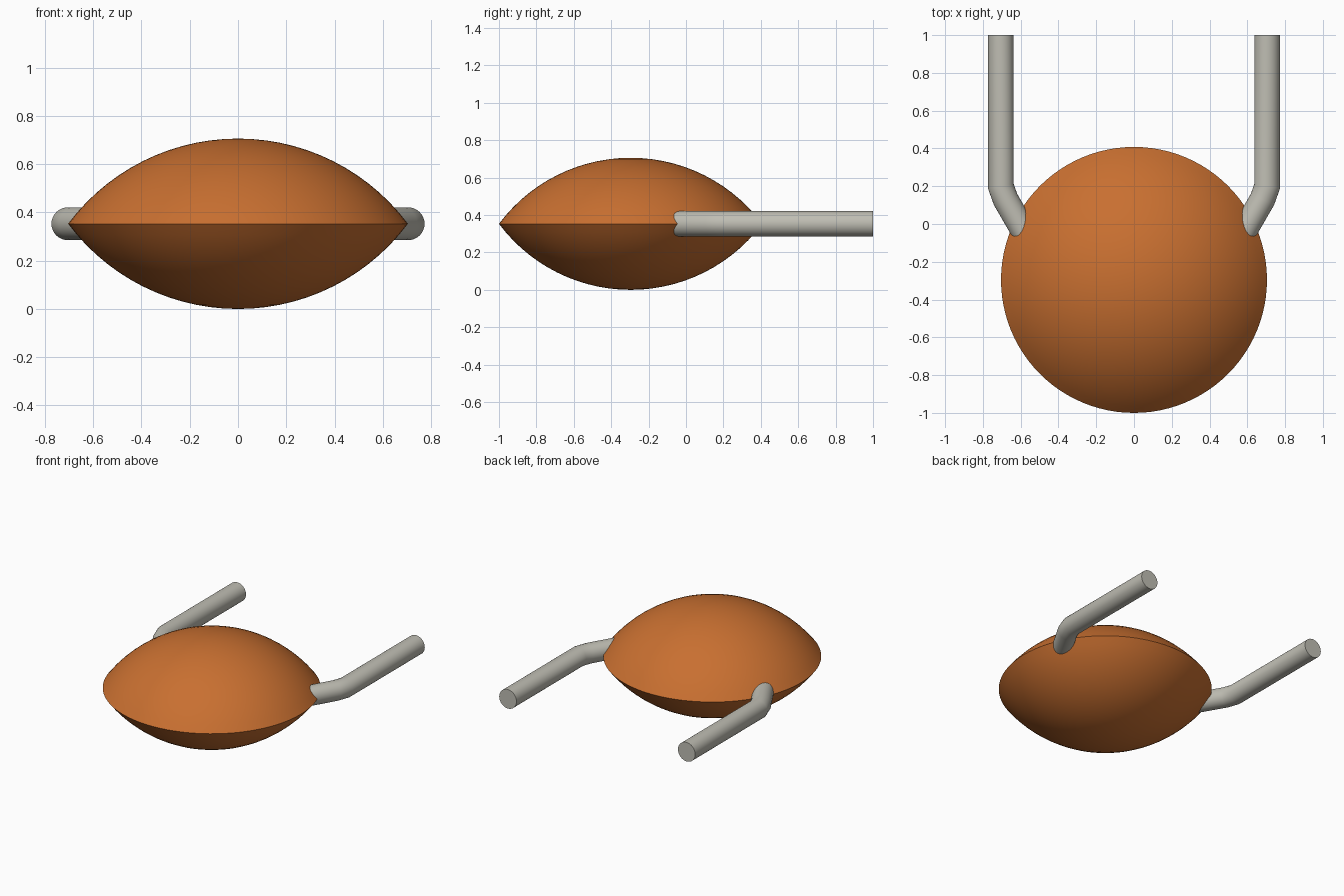
import bpy, bmesh, math
from mathutils import Vector, Matrix

cube = bpy.data.objects.get("Cube")
if cube:
    bpy.data.objects.remove(cube, do_unlink=True)

MID_Z = 0.353
BODY_Y = -0.296


def material(name, rgb):
    m = bpy.data.materials.new(name)
    m.use_nodes = True
    m.diffuse_color = (*rgb, 1)
    m.node_tree.nodes["Principled BSDF"].inputs["Base Color"].default_value = (*rgb, 1)
    return m


def finish(name, bm, mat, angle):
    bmesh.ops.recalc_face_normals(bm, faces=bm.faces)
    mesh = bpy.data.meshes.new(name)
    bm.to_mesh(mesh)
    bm.free()
    mesh.materials.append(mat)
    ob = bpy.data.objects.new(name, mesh)
    bpy.context.collection.objects.link(ob)
    bpy.ops.object.select_all(action='DESELECT')
    ob.select_set(True)
    bpy.context.view_layer.objects.active = ob
    bpy.ops.object.shade_smooth_by_angle(angle=math.radians(angle))
    return ob


orange = material("burnt orange", (0.58, 0.16, 0.03))
grey = material("warm grey", (0.52, 0.51, 0.45))

# Lens body: two shallow spherical caps meeting at a sharp rim
radius, height, rings, sides = 0.704, MID_Z, 14, 96
sphere_r = (radius ** 2 + height ** 2) / (2 * height)
half_angle = math.asin(radius / sphere_r)
bm = bmesh.new()
profile = []
for i in range(2 * rings + 1):
    a = half_angle * (1 - abs(i - rings) / rings)
    z = sphere_r * (math.cos(a) - 1) + height
    side = 1 if i < rings else -1
    profile.append(bm.verts.new((sphere_r * math.sin(a), 0, side * z)))
edges = [bm.edges.new(pair) for pair in zip(profile, profile[1:])]
bmesh.ops.spin(bm, geom=profile + edges, cent=(0, 0, 0), axis=(0, 0, 1),
               angle=math.tau, steps=sides, use_duplicate=False)
bmesh.ops.remove_doubles(bm, verts=bm.verts, dist=0.0005)
bmesh.ops.translate(bm, verts=bm.verts, vec=(0, BODY_Y, MID_Z))
finish("lens_body", bm, orange, 40)


# Bent tubes: circles swept along a flat path, each mitred at the bends
def tube(name, side):
    path = [Vector((side * x, y, MID_Z)) for x, y in
            ((0.705, 1), (0.705, 0.2), (0.68, 0.13), (0.56, -0.078))]
    bm = bmesh.new()
    loops = []
    for i, p in enumerate(path):
        into = (p - path[max(i - 1, 0)]).normalized()
        out = (path[min(i + 1, len(path) - 1)] - p).normalized()
        d = (into + out).normalized()
        across = Vector((d.y, -d.x, 0))
        stretch = 1 / max(d.dot(into), d.dot(out))
        loop = []
        for k in range(32):
            a = math.tau * k / 32
            offset = across * math.cos(a) * stretch + Vector((0, 0, math.sin(a)))
            loop.append(bm.verts.new(p + offset * 0.068))
        loops.append(loop)
    for a, b in zip(loops, loops[1:]):
        for k in range(32):
            n = (k + 1) % 32
            bm.faces.new((a[k], a[n], b[n], b[k]))
    bm.faces.new(loops[0])
    bm.faces.new(loops[-1])
    finish(name, bm, grey, 40)


tube("left_tube", 1)
tube("right_tube", -1)
